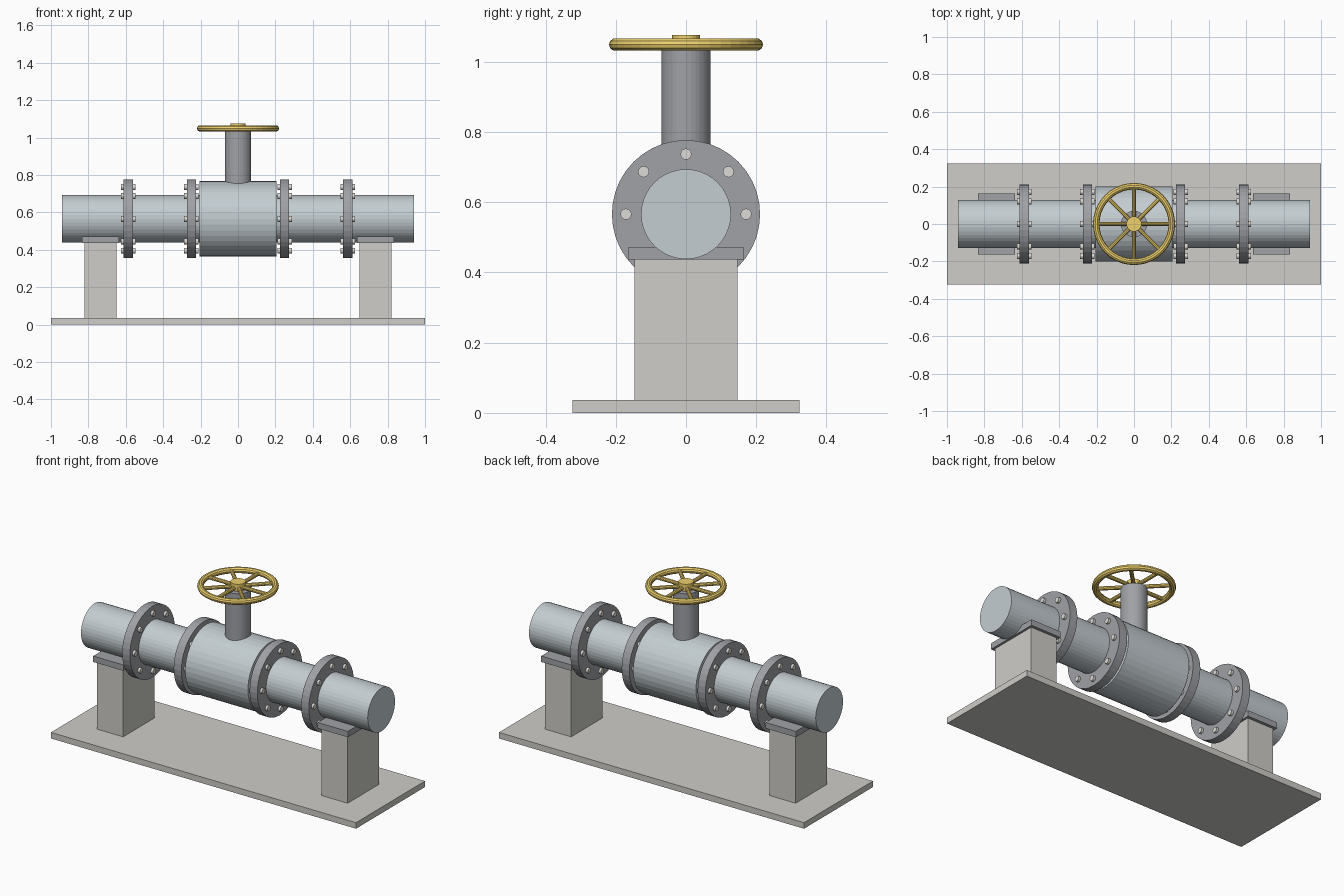
import bpy
from math import pi, cos, sin
from mathutils import Vector

if "Cube" in bpy.data.objects:
    bpy.data.objects.remove(bpy.data.objects["Cube"])

AXIS_Z = 0.566


def material(name, rgb):
    m = bpy.data.materials.new(name)
    m.diffuse_color = (*rgb, 1)
    m.use_nodes = True
    m.node_tree.nodes["Principled BSDF"].inputs["Base Color"].default_value = m.diffuse_color
    return m


STEEL = material("steel", (0.55, 0.61, 0.64))
IRON = material("dark_iron", (0.35, 0.36, 0.38))
STONE = material("concrete", (0.62, 0.61, 0.58))
BOLT = material("bolt_metal", (0.72, 0.71, 0.68))
GOLD = material("wheel_paint", (0.85, 0.63, 0.15))


def finish(name, mat):
    ob = bpy.context.object
    ob.name = name
    ob.data.materials.append(mat)
    return ob


def box(name, x, y, z, mat):
    """Box from (min, max) ranges on each axis."""
    lo, hi = Vector((x[0], y[0], z[0])), Vector((x[1], y[1], z[1]))
    bpy.ops.mesh.primitive_cube_add(size=1, location=(lo + hi) / 2)
    bpy.context.object.scale = hi - lo
    bpy.ops.object.transform_apply(location=False, rotation=False, scale=True)
    return finish(name, mat)


def rod(name, a, b, r, mat, sides=40):
    """Cylinder running from point a to point b."""
    a, b = Vector(a), Vector(b)
    d = b - a
    bpy.ops.mesh.primitive_cylinder_add(
        vertices=sides, radius=r, depth=d.length, location=(a + b) / 2,
        rotation=d.to_track_quat('Z', 'Y').to_euler())
    return finish(name, mat)


# Base slab, and a pier with saddle at each end
box("base_slab", (-1, 1), (-0.323, 0.323), (0, 0.036), STONE)
for side, s in (("left", -1), ("right", 1)):
    c = s * 0.736
    box(f"{side}_pier", (c - 0.086, c + 0.086), (-0.147, 0.147), (0.036, 0.437), STONE)
    box(f"{side}_saddle", (c - 0.099, c + 0.099), (-0.164, 0.164), (0.437, 0.472), IRON)

# Pipe and valve body
rod("pipe", (-0.94, 0, AXIS_Z), (0.94, 0, AXIS_Z), 0.128, STEEL)
rod("valve_body", (-0.206, 0, AXIS_Z), (0.206, 0, AXIS_Z), 0.201, STEEL)

# Flanges, each with a ring of eight through bolts
for i, x in enumerate((-0.587, -0.249, 0.249, 0.587)):
    rod(f"flange_{i}", (x - 0.025, 0, AXIS_Z), (x + 0.025, 0, AXIS_Z), 0.211, IRON)
    for k in range(8):
        t = k * pi / 4
        y, z = 0.171 * cos(t), AXIS_Z + 0.171 * sin(t)
        rod(f"flange_{i}_bolt_{k}", (x - 0.039, y, z), (x + 0.039, y, z), 0.016, BOLT, 12)

# Bonnet rising from the body
rod("bonnet", (0, 0, AXIS_Z + 0.1), (0, 0, 1.034), 0.07, IRON, 32)

# Handwheel: rim, hub and eight spokes
WHEEL_Z = 1.049
bpy.ops.mesh.primitive_torus_add(major_radius=0.202, minor_radius=0.0175, major_segments=40,
                                 minor_segments=10, location=(0, 0, WHEEL_Z))
finish("wheel_rim", GOLD)
rod("wheel_hub", (0, 0, WHEEL_Z - 0.026), (0, 0, WHEEL_Z + 0.027), 0.04, GOLD, 24)
for k in range(8):
    t = k * pi / 4
    d = Vector((cos(t), sin(t), 0))
    rod(f"wheel_spoke_{k}", d * 0.02 + Vector((0, 0, WHEEL_Z)),
        d * 0.2 + Vector((0, 0, WHEEL_Z)), 0.011, GOLD, 10)
